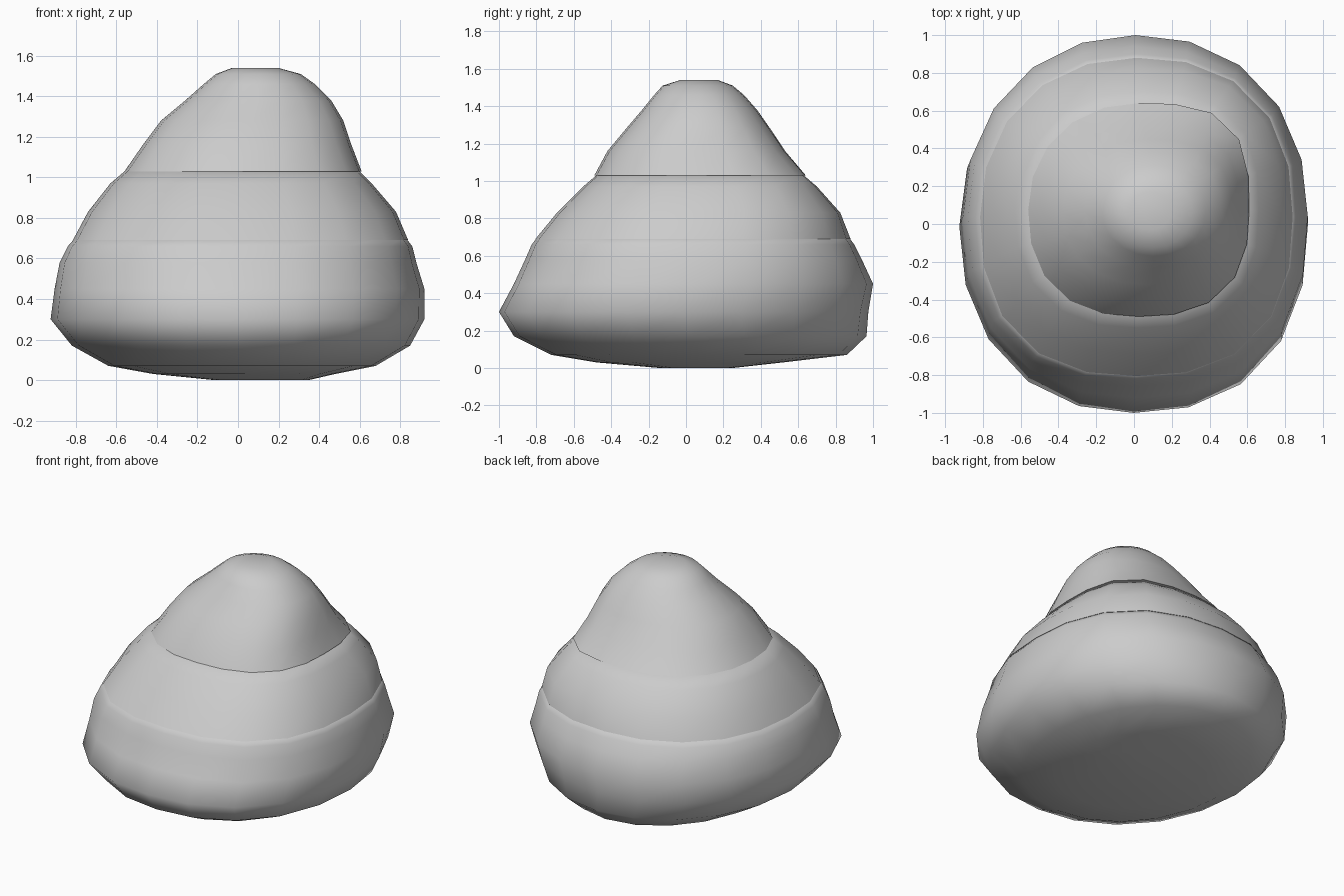
import bpy, bmesh, math

if "Cube" in bpy.data.objects:
    bpy.data.objects.remove(bpy.data.objects["Cube"])

SIDES = 20


def tier(name, rings, powers):
    """Loft lopsided rounded rings given as (z, xmin, xmax, ymin, ymax).
    powers: corner squareness for back right, back left, front left, front right,
    listed for the first and the last ring and blended in between."""
    bm = bmesh.new()
    loops = []
    za, zb = rings[0][0], rings[-1][0]
    for z, x0, x1, y0, y1 in rings:
        t = (z - za) / (zb - za)
        cx, cy = (x0 + x1) / 2, (y0 + y1) / 2
        rx, ry = (x1 - x0) / 2, (y1 - y0) / 2
        loop = []
        for i in range(SIDES):
            a = 2 * math.pi * i / SIDES
            q = i * 4 // SIDES
            p = powers[0][q] * (1 - t) + powers[1][q] * t
            c, s = math.cos(a), math.sin(a)
            # radial superellipse keeps the sides evenly spread
            r = (abs(c) ** p + abs(s) ** p) ** (-1 / p)
            loop.append(bm.verts.new((cx + rx * r * c, cy + ry * r * s, z)))
        loops.append(loop)
    for a, b in zip(loops, loops[1:]):
        for i in range(SIDES):
            j = (i + 1) % SIDES
            bm.faces.new((a[i], a[j], b[j], b[i]))
    bm.faces.new(loops[0][::-1])
    bm.faces.new(loops[-1])
    bmesh.ops.recalc_face_normals(bm, faces=bm.faces)
    me = bpy.data.meshes.new(name)
    bm.to_mesh(me)
    bm.free()
    ob = bpy.data.objects.new(name, me)
    bpy.context.collection.objects.link(ob)
    bpy.ops.object.select_all(action='DESELECT')
    ob.select_set(True)
    bpy.context.view_layer.objects.active = ob
    bpy.ops.object.shade_smooth_by_angle(angle=math.radians(72))
    return ob


# Wide bottom tier with a shallow rounded underside
tier("bottom_tier", [
    (0.00, -0.12, 0.35, -0.14, 0.25),
    (0.03, -0.42, 0.48, -0.48, 0.52),
    (0.07, -0.64, 0.68, -0.72, 0.86),
    (0.17, -0.82, 0.85, -0.92, 0.965),
    (0.30, -0.925, 0.92, -1.00, 0.975),
    (0.45, -0.905, 0.92, -0.92, 1.00),
    (0.58, -0.88, 0.88, -0.86, 0.94),
    (0.66, -0.84, 0.86, -0.825, 0.90),
    (0.70, -0.805, 0.83, -0.795, 0.87),
], ((1.85, 2.0, 2.0, 2.2), (2.4, 2.15, 2.45, 2.5)))

# Middle tier, tucked into the bottom tier's shoulder
tier("middle_tier", [
    (0.688, -0.77, 0.79, -0.75, 0.83),
    (0.69, -0.815, 0.84, -0.805, 0.88),
    (0.83, -0.74, 0.78, -0.69, 0.825),
    (0.97, -0.63, 0.66, -0.55, 0.70),
    (1.03, -0.56, 0.60, -0.48, 0.63),
], ((2.4, 2.15, 2.45, 2.5), (3.0, 2.1, 2.4, 2.6)))

# Pointed cap tier with a blunt, off-centre tip
tier("top_tier", [
    (1.028, -0.51, 0.55, -0.44, 0.58),
    (1.03, -0.56, 0.61, -0.49, 0.64),
    (1.16, -0.47, 0.56, -0.42, 0.53),
    (1.28, -0.38, 0.52, -0.32, 0.45),
    (1.38, -0.26, 0.46, -0.235, 0.38),
    (1.46, -0.17, 0.38, -0.17, 0.31),
    (1.51, -0.11, 0.31, -0.125, 0.25),
    (1.54, -0.03, 0.20, -0.03, 0.17),
], ((3.2, 2.1, 2.4, 2.6), (2.0, 2.0, 2.0, 2.0)))
